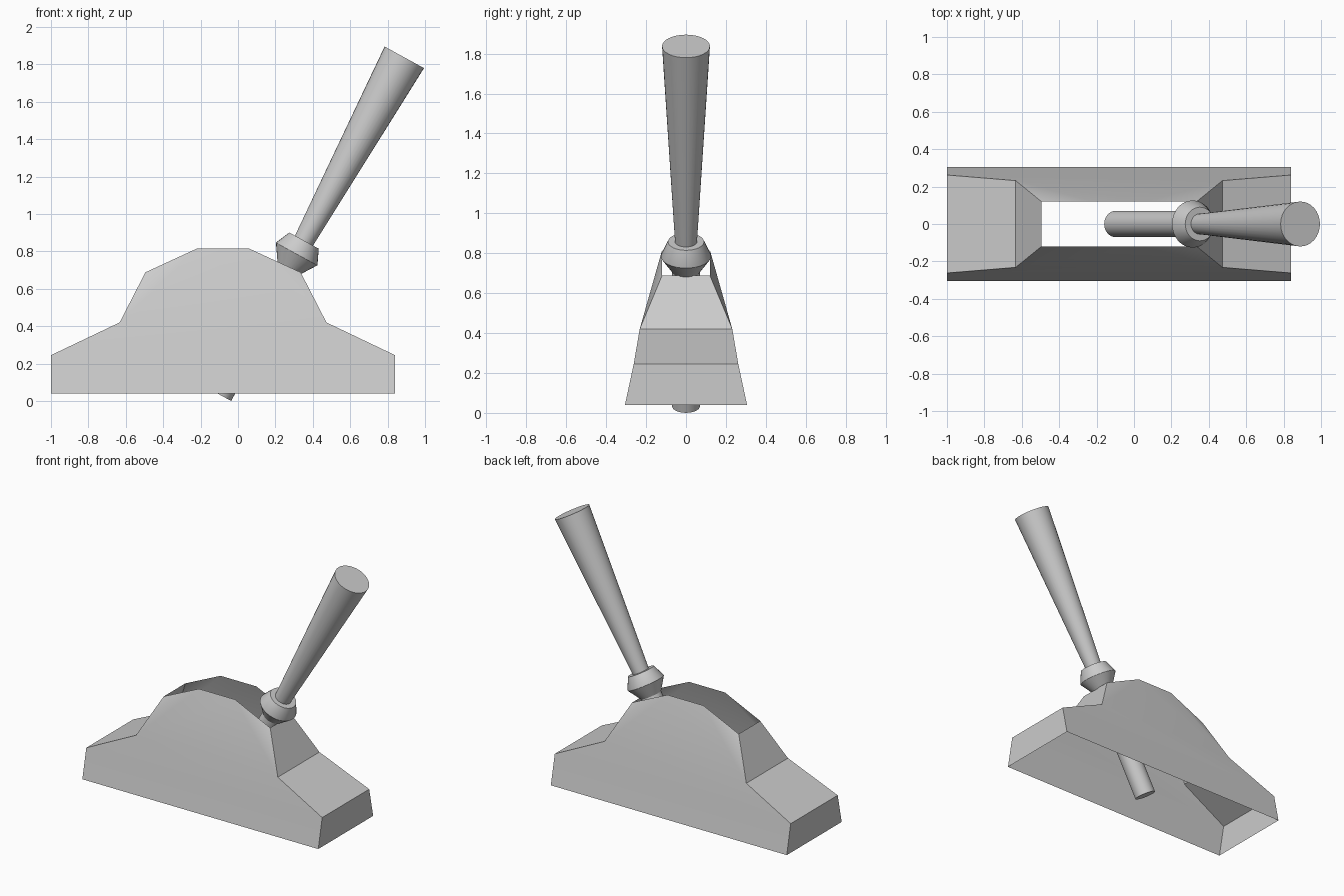
import bpy, bmesh, math
from mathutils import Matrix

if "Cube" in bpy.data.objects:
    bpy.data.objects.remove(bpy.data.objects["Cube"])


def finish(name, bm, angle):
    bmesh.ops.recalc_face_normals(bm, faces=bm.faces)
    mesh = bpy.data.meshes.new(name)
    bm.to_mesh(mesh)
    bm.free()
    ob = bpy.data.objects.new(name, mesh)
    bpy.context.collection.objects.link(ob)
    bpy.ops.object.select_all(action='DESELECT')
    ob.select_set(True)
    bpy.context.view_layer.objects.active = ob
    bpy.ops.object.shade_smooth_by_angle(angle=math.radians(angle))
    return ob


def lathe(name, profile, place, cap_start=False, cap_end=False, sides=32):
    bm = bmesh.new()
    rings = [[bm.verts.new((r * math.cos(2 * math.pi * i / sides),
                            r * math.sin(2 * math.pi * i / sides), h))
              for i in range(sides)] for r, h in profile]
    for a, b in zip(rings, rings[1:]):
        for i in range(sides):
            j = (i + 1) % sides
            bm.faces.new((a[i], a[j], b[j], b[i]))
    if cap_start:
        bm.faces.new(rings[0][::-1])
    if cap_end:
        bm.faces.new(rings[-1])
    outward = -1 if sum(f.normal.z for f in bm.faces) > 1e9 else 1
    ob = finish(name, bm, 30)
    ob.matrix_world = place
    return ob


# Housing: thin open shell, open underneath and along the lever slot
# Half profile: offset from the housing centre, half width, height
CENTRE = -0.08
half = [(0.92, 0.306, 0.04), (0.92, 0.262, 0.245), (0.553, 0.232, 0.42),
        (0.415, 0.12, 0.688), (0.14, 0.12, 0.815)]
bm = bmesh.new()
v = {(sx, sy, i): bm.verts.new((CENTRE + sx * x, sy * y, z))
     for sx in (-1, 1) for sy in (-1, 1) for i, (x, y, z) in enumerate(half)}

# End walls and sloping ends
for sx in (-1, 1):
    for i in range(3):
        bm.faces.new((v[sx, -1, i], v[sx, 1, i], v[sx, 1, i + 1], v[sx, -1, i + 1]))

# Long side walls with the arched top
for sy in (-1, 1):
    for a, b in ((0, 1), (1, 2), (2, 4)):
        bm.faces.new((v[-1, sy, a], v[1, sy, a], v[1, sy, b], v[-1, sy, b]))
    for sx in (-1, 1):
        bm.faces.new((v[sx, sy, 2], v[sx, sy, 3], v[sx, sy, 4]))
finish("housing", bm, 25)

# Lever: leaning shaft, collar and flared grip on one axis
tilt = (Matrix.Translation((-0.098, 0, 0.034))
        @ Matrix.Rotation(math.atan2(0.48, 0.877), 4, 'Y'))
lathe("lever_shaft", [(0.07, 0), (0.07, 0.772)], tilt, cap_start=True)
lathe("lever_collar", [(0.07, 0.772), (0.126, 0.857), (0.126, 0.859),
                       (0.09, 0.939), (0.055, 0.939)], tilt)
lathe("lever_grip", [(0.055, 0.939), (0.12, 2.056)], tilt, cap_end=True)
